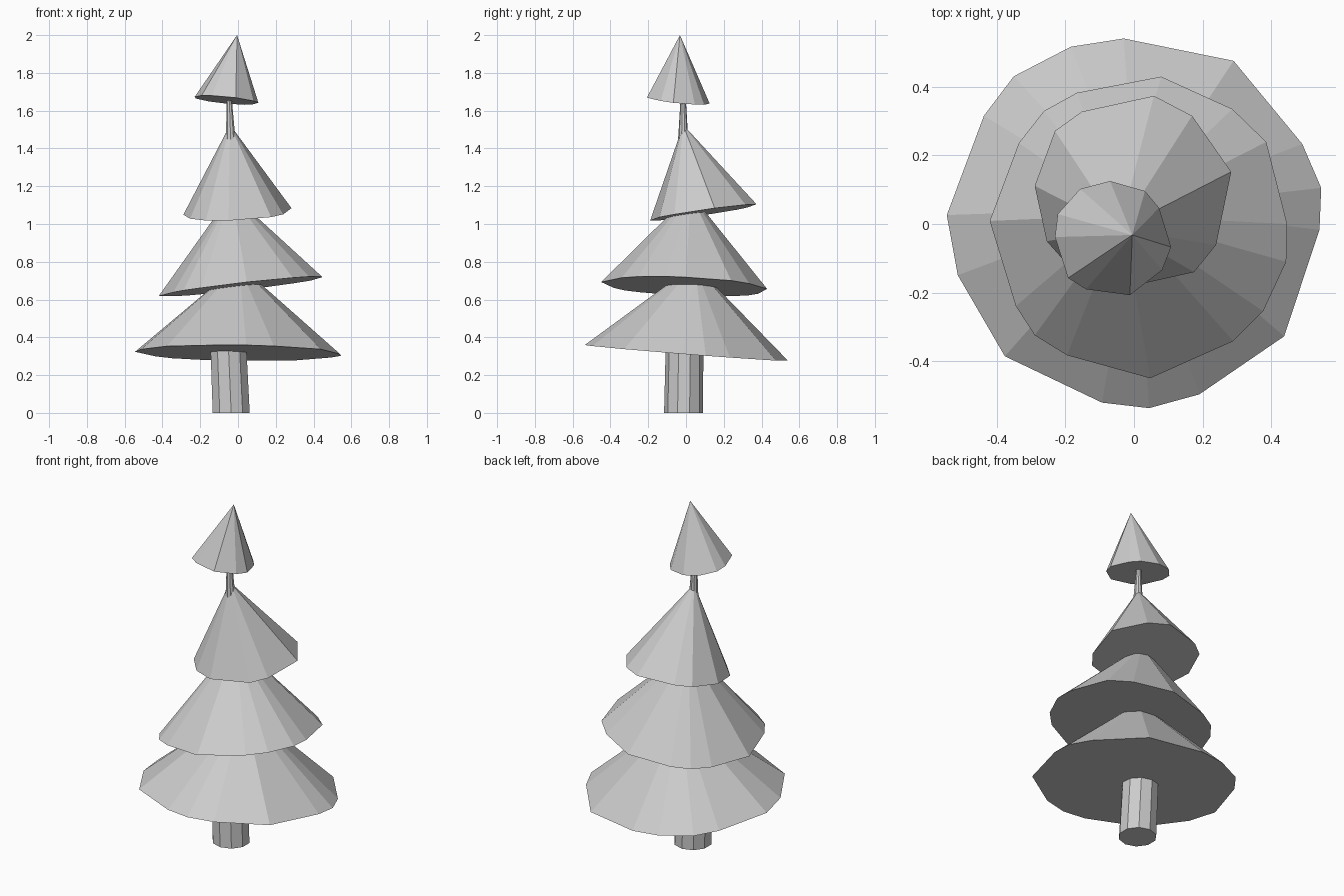
import bpy
from math import cos, sin, tau


def make_object(name, verts, faces):
    mesh = bpy.data.meshes.new(name)
    mesh.from_pydata(verts, [], faces)
    mesh.update()
    ob = bpy.data.objects.new(name, mesh)
    bpy.context.collection.objects.link(ob)
    return ob


def tier(name, outline, plane, apex):
    """Closed cone: uneven rim outline lying on a tilted plane, joined to an apex."""
    z0, sx, sy = plane
    n = len(outline)
    verts = [(x, y, z0 + sx * x + sy * y) for x, y in outline] + [apex]
    # outlines run clockwise seen from above
    faces = [((i + 1) % n, i, n) for i in range(n)] + [tuple(range(n))]
    make_object(name, verts, faces)


def tube(name, rings, sides):
    """Faceted tapering tube through (x, y, z, radius) rings."""
    verts = [(x + r * cos(tau * (k + 0.5) / sides), y + r * sin(tau * (k + 0.5) / sides), z)
             for x, y, z, r in rings for k in range(sides)]
    faces = [tuple(reversed(range(sides)))]
    for j in range(len(rings) - 1):
        a, b = j * sides, (j + 1) * sides
        for k in range(sides):
            m = (k + 1) % sides
            faces.append((a + k, a + m, b + m, b + k))
    faces.append(tuple(range(len(verts) - sides, len(verts))))
    make_object(name, verts, faces)


# Slightly crooked trunk, showing at the bottom and as a thin neck under the top tier
tube("trunk", [(-0.036, -0.013, 0, 0.103), (-0.05, -0.008, 0.33, 0.1),
               (-0.05, -0.01, 0.8, 0.07), (-0.04, -0.015, 1.48, 0.025),
               (-0.046, -0.015, 1.66, 0.014)], 10)

# Foliage tiers from bottom to top
tier("bottom_tier",
     [(-0.03, 0.54), (0.29, 0.475), (0.49, 0.233), (0.545, 0.105), (0.54, -0.017),
      (0.437, -0.327), (0.19, -0.496), (0.044, -0.536), (-0.093, -0.52), (-0.376, -0.385),
      (-0.513, -0.149), (-0.545, 0.026), (-0.437, 0.315), (-0.35, 0.43), (-0.184, 0.516)],
     (0.318, -0.014, -0.078), (0.005, 0.045, 0.785))

tier("lower_middle_tier",
     [(0.079, 0.429), (0.286, 0.335), (0.385, 0.239), (0.446, 0), (0.443, -0.11),
      (0.376, -0.254), (0.289, -0.341), (0.047, -0.449), (-0.195, -0.382), (-0.289, -0.324),
      (-0.344, -0.239), (-0.42, 0.009), (-0.335, 0.236), (-0.262, 0.329), (-0.166, 0.382)],
     (0.667, 0.115, -0.045), (-0.035, 0.025, 1.16))

tier("upper_middle_tier",
     [(0.058, 0.373), (0.169, 0.315), (0.283, 0.152), (0.239, -0.061), (0.175, -0.14),
      (-0.05, -0.19), (-0.17, -0.145), (-0.254, -0.05), (-0.289, 0.111), (-0.23, 0.271),
      (-0.152, 0.327)],
     (1.048, 0.05, 0.145), (-0.042, -0.015, 1.525))

tier("top_tier",
     [(-0.07, 0.125), (0.032, 0.096), (0.073, 0.047), (0.108, -0.067), (0.082, -0.134),
      (-0.012, -0.207), (-0.14, -0.19), (-0.192, -0.157), (-0.23, -0.038), (-0.222, 0.029),
      (-0.157, 0.102)],
     (1.645, -0.1, -0.11), (-0.005, -0.032, 2.0))
